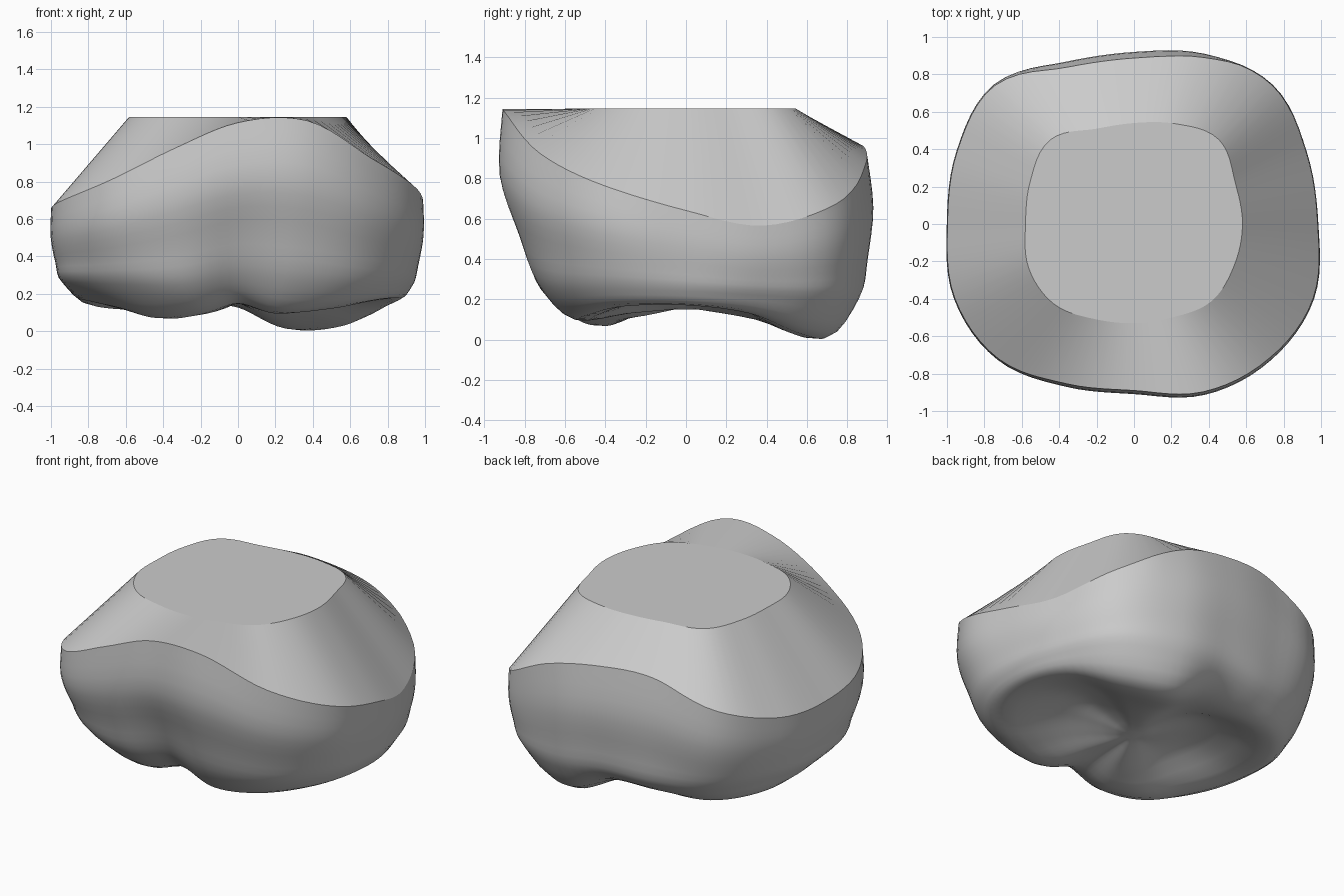
import bpy, bmesh, math

if "Cube" in bpy.data.objects:
    bpy.data.objects.remove(bpy.data.objects["Cube"])

STEPS, SUB = 96, 4          # points round each ring, subdivisions down the wall
TOP_Z = 1.145

# Ring profiles: 16 values anticlockwise from +x
top_r = [.58, .585, .64, .58, .54, .55, .635, .60, .58, .61, .605, .55, .53, .54, .585, .58]
belly_r = [.985, 1.0, 1.05, .985, .92, .94, 1.055, 1.025, 1.0, 1.04, 1.025, .94, .905, .985, 1.03, 1.04]
rim_z = [.64, .565, .67, .87, .95, .95, .80, .68, .65, .69, .79, .97, 1.115, 1.125, .92, .76]
low_r = [.93, .94, .98, .92, .84, .86, .94, .95, .94, .94, .87, .78, .69, .79, .88, .93]
low_z = [.24, .22, .20, .20, .24, .23, .24, .26, .26, .26, .25, .25, .30, .27, .25, .25]
foot_r = [.82, .82, .80, .75, .65, .66, .78, .81, .77, .68, .61, .58, .53, .60, .70, .80]
foot_z = [.17, .13, .03, .01, .13, .13, .115, .13, .155, .12, .07, .10, .16, .10, .12, .165]
inner_z = [.25, .21, .13, .10, .15, .20, .24, .25, .24, .20, .13, .11, .15, .13, .17, .22]


def spline(a, b, c, d, t):
    return b + .5 * t * (c - a + t * (2*a - 5*b + 4*c - d + t * (3*(b - c) + d - a)))


def around(vals, i):
    """Smooth periodic value of a profile at step i."""
    f = i / STEPS * len(vals)
    k = int(f)
    return spline(*(vals[(k + j) % len(vals)] for j in (-1, 0, 1, 2)), f - k)


def wall(i):
    """Radius and height pairs from the rim, down the side and under the base."""
    s = math.sin(2 * math.pi * i / STEPS)
    br, rz, lr, lz, fr, fz, iz = (around(v, i) for v in
                                  (belly_r, rim_z, low_r, low_z, foot_r, foot_z, inner_z))
    # rim tucks in slightly where it stands high
    rr = br - .003 - .03 * max(0, min(1, (rz - .78) / .14)) * max(0, s, -.4 * s)
    swell = .62 + .12 * min(0, s)       # the front wall slopes in a little more
    keys = [(rr, rz),
            (br, lz + .62 * (rz - lz)),
            (lr + swell * (br - lr), lz + .28 * (rz - lz)),
            (lr, lz), (fr, fz),
            (fr * .5, iz),
            (.06, .15)]
    pts = []
    for k in range(len(keys) - 1):
        a, b, c, d = (keys[max(0, min(len(keys) - 1, k + j))] for j in (-1, 0, 1, 2))
        for t in range(SUB):
            pts.append(tuple(spline(a[n], b[n], c[n], d[n], t / SUB) for n in (0, 1)))
    return pts + [keys[-1]]


bm = bmesh.new()
columns = []
for i in range(STEPS):
    ang = 2 * math.pi * i / STEPS
    profile = [(around(top_r, i), TOP_Z)] + wall(i)
    columns.append([bm.verts.new((r * math.cos(ang), r * math.sin(ang), max(0, z))) for r, z in profile])

# Sloped shoulder, side wall and underside
for i in range(STEPS):
    p, q = columns[i], columns[(i + 1) % STEPS]
    for k in range(len(p) - 1):
        bm.faces.new((p[k], p[k + 1], q[k + 1], q[k]))
# Flat top and small base cap
bm.faces.new([c[0] for c in columns])
bm.faces.new([c[-1] for c in reversed(columns)])
bm.normal_update()
# Crisp creases round the flat top and the rim
for i in range(STEPS):
    p, q = columns[i], columns[(i + 1) % STEPS]
    for k in (0, 1):
        bm.edges.get((p[k], q[k])).smooth = False
for f in bm.faces:
    f.smooth = True

mesh = bpy.data.meshes.new("crown_body")
bm.to_mesh(mesh)
bm.free()
body = bpy.data.objects.new("crown_body", mesh)
bpy.context.collection.objects.link(body)

grey = bpy.data.materials.new("plain grey")
grey.diffuse_color = (.6, .6, .6, 1)
grey.use_nodes = True
grey.node_tree.nodes["Principled BSDF"].inputs["Base Color"].default_value = grey.diffuse_color
mesh.materials.append(grey)
